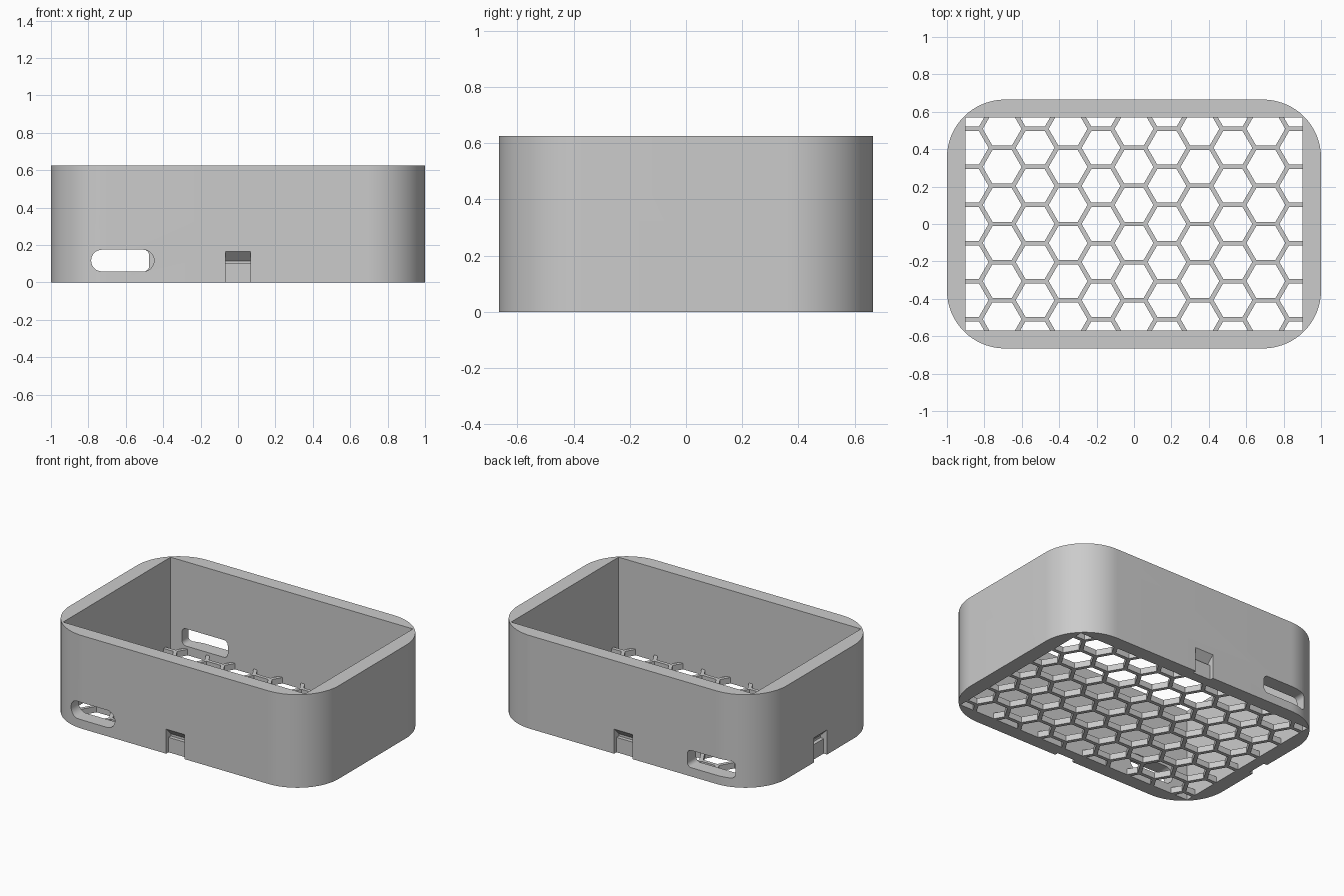
import bpy, bmesh, math
from mathutils import Matrix, Vector

HX, HY, H, R = 1.0, 0.665, 0.625, 0.31      # outer half sizes, height, corner radius
IX, IY, FLOOR = 0.9, 0.57, 0.04             # cavity half sizes, floor thickness
PITCH, BAR = 0.2035, 0.024                  # honeycomb row pitch and bar width

if "Cube" in bpy.data.objects:
    bpy.data.objects.remove(bpy.data.objects["Cube"])

grey = bpy.data.materials.new("matte grey")
grey.use_nodes = True
grey.diffuse_color = (0.6, 0.6, 0.6, 1)
grey.node_tree.nodes["Principled BSDF"].inputs["Base Color"].default_value = (0.6, 0.6, 0.6, 1)


def rounded_rect(cx, cy, hx, hy, r, steps):
    """Outline of a rectangle with rounded corners."""
    pts = []
    for i, (sx, sy) in enumerate([(1, 1), (-1, 1), (-1, -1), (1, -1)]):
        for k in range(steps + 1):
            a = math.pi / 2 * (i + k / steps)
            pts.append((cx + sx * (hx - r) + r * math.cos(a),
                        cy + sy * (hy - r) + r * math.sin(a)))
    return pts


def prism(name, loops, start, end, matrix=Matrix(), clip=None):
    """Extrude flat outlines from start to end, optionally trimmed to a rectangle."""
    bm = bmesh.new()
    for loop in loops:
        bm.faces.new([bm.verts.new((x, y, start)) for x, y in loop])
    if clip:
        for axis, limit in enumerate(clip):
            for s in (1, -1):
                d = Vector((0, 0, 0))
                d[axis] = s
                bmesh.ops.bisect_plane(bm, geom=bm.verts[:] + bm.edges[:] + bm.faces[:],
                                       plane_co=d * limit, plane_no=d, clear_outer=True)
    out = bmesh.ops.extrude_face_region(bm, geom=bm.faces[:], use_keep_orig=True)
    moved = [v for v in out["geom"] if isinstance(v, bmesh.types.BMVert)]
    bmesh.ops.translate(bm, verts=moved, vec=(0, 0, end - start))
    bm.transform(matrix)
    bmesh.ops.recalc_face_normals(bm, faces=bm.faces[:])
    mesh = bpy.data.meshes.new(name)
    bm.to_mesh(mesh)
    bm.free()
    ob = bpy.data.objects.new(name, mesh)
    bpy.context.collection.objects.link(ob)
    mesh.materials.append(grey)
    return ob


def cut(body, cutter):
    """Subtract the cutter from the body, then discard it."""
    cutter.hide_render = True
    mod = body.modifiers.new("cut", "BOOLEAN")
    mod.operation, mod.solver, mod.object = "DIFFERENCE", "EXACT", cutter
    bpy.context.view_layer.objects.active = body
    bpy.ops.object.modifier_apply(modifier=mod.name)
    bpy.data.objects.remove(cutter)


# Rounded outer shell with a square cavity
body = prism("case_body", [rounded_rect(0, 0, HX, HY, R, 24)], 0, H)
cut(body, prism("cavity", [[(IX, IY), (-IX, IY), (-IX, -IY), (IX, -IY)]], FLOOR, H + 0.1))

# Honeycomb floor holes, trimmed to the cavity
radius = (PITCH - BAR) / math.sqrt(3)
column = PITCH * math.sqrt(3) / 2
hexes = []
for i in range(-5, 6):
    shift = 0 if i % 2 else PITCH / 2
    for j in range(-4, 5):
        cx, cy = i * column, j * PITCH + shift
        if abs(cy) < IY + PITCH / 2 - BAR:
            hexes.append([(cx + radius * math.cos(k * math.pi / 3),
                           cy + radius * math.sin(k * math.pi / 3)) for k in range(6)])
cut(body, prism("honeycomb", hexes, -0.05, FLOOR + 0.02, clip=(IX, IY)))

# Cable slots: a pill in the front wall, a rounded rectangle in the back wall
upright = Matrix.Rotation(math.pi / 2, 4, "X")     # outline y becomes z, depth becomes -y
cut(body, prism("front_slot", [rounded_rect(-0.617, 0.117, 0.168, 0.058, 0.0575, 8)],
                0.5, 0.8, upright))
cut(body, prism("back_slot", [rounded_rect(-0.645, 0.117, 0.17, 0.058, 0.03, 6)],
                -0.8, -0.5, upright))

# Snap notches in the middle of each wall: sloped top, deep groove, shallow lower channel
profile = [(-0.05, -0.05), (0.025, -0.05), (0.025, 0.1), (0.05, 0.1),
           (0.05, 0.115), (0, 0.165), (-0.05, 0.165)]
for quarter in range(4):
    reach = HX if quarter % 2 else HY
    outline = [(d - reach, z) for d, z in profile]
    # outline (depth, height) maps to (y, z), extrusion runs along x
    turn = Matrix.Rotation(quarter * math.pi / 2, 4, "Z")
    axes = Matrix(((0, 0, 1, 0), (1, 0, 0, 0), (0, 1, 0, 0), (0, 0, 0, 1)))
    cut(body, prism("notch", [outline], -0.068, 0.068, turn @ axes))

# Smooth corners, crisp edges
body.data.materials.clear()
body.data.materials.append(grey)
for ob in bpy.context.selected_objects:
    ob.select_set(False)
body.select_set(True)
bpy.context.view_layer.objects.active = body
bpy.ops.object.shade_smooth_by_angle(angle=math.radians(30))
